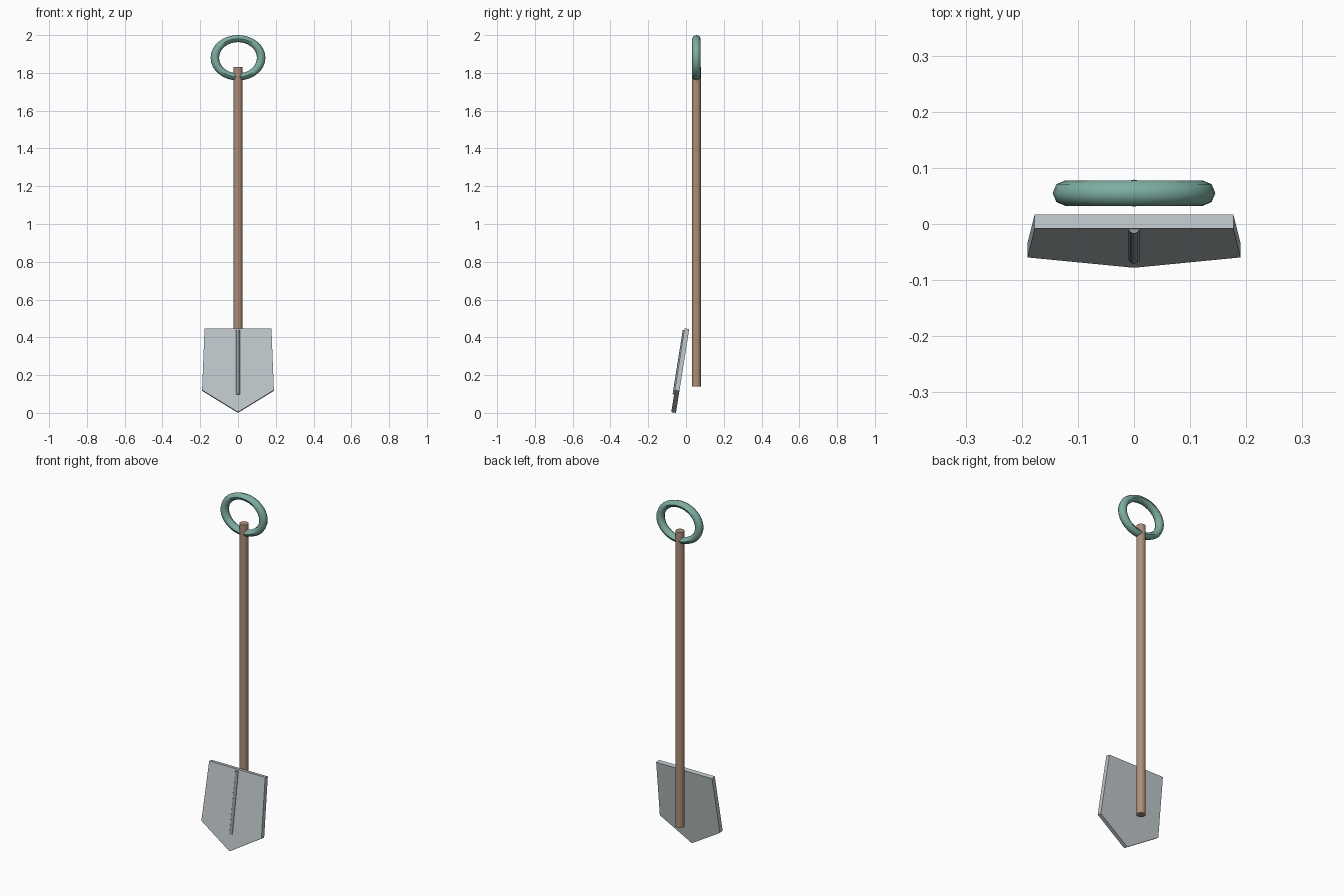
import bpy, bmesh, math
from mathutils import Vector, Matrix

if "Cube" in bpy.data.objects:
    bpy.data.objects.remove(bpy.data.objects["Cube"])


def finish(ob, name, color, smooth=True):
    ob.name = name
    mat = bpy.data.materials.new(name + "_material")
    mat.diffuse_color = (*color, 1)
    mat.use_nodes = True
    mat.node_tree.nodes["Principled BSDF"].inputs["Base Color"].default_value = mat.diffuse_color
    ob.data.materials.append(mat)
    if smooth:
        bpy.ops.object.select_all(action='DESELECT')
        ob.select_set(True)
        bpy.context.view_layer.objects.active = ob
        bpy.ops.object.transform_apply(location=False, rotation=True, scale=True)
        bpy.ops.object.shade_smooth_by_angle(angle=math.radians(50))
    return ob


def rod(name, start, end, radius, sides, color):
    a, b = Vector(start), Vector(end)
    bpy.ops.mesh.primitive_cylinder_add(
        vertices=sides, radius=radius, depth=(b - a).length, location=(a + b) / 2,
        rotation=(b - a).to_track_quat('Z', 'Y').to_euler())
    return finish(bpy.context.object, name, color)


SHAFT_Y = 0.055
TILT = math.radians(9)
THICK = 0.025
TIP = Vector((0, -0.078, 0.004))
tilt = Matrix.Translation(TIP) @ Matrix.Rotation(-TILT, 4, 'X')

# wooden shaft
rod("shaft", (0, SHAFT_Y, 0.14), (0, SHAFT_Y, 1.83), 0.024, 16, (0.42, 0.27, 0.18))

# oval ring grip
bpy.ops.mesh.primitive_torus_add(
    major_radius=0.1225, minor_radius=0.0225, major_segments=32, minor_segments=8,
    location=(0, SHAFT_Y, 1.88), rotation=(math.pi / 2, 0, 0))
grip = bpy.context.object
grip.scale = (1, 0.828, 1)
finish(grip, "ring_grip", (0.2, 0.42, 0.36))

# pointed blade: flat outline extruded backwards, then tilted about its tip
outline = [(0, 0), (0.19, 0.118), (0.177, 0.449), (-0.177, 0.449), (-0.19, 0.118)]
bm = bmesh.new()
face = bm.faces.new([bm.verts.new((x, 0, z)) for x, z in outline])
ext = bmesh.ops.extrude_face_region(bm, geom=[face])
bmesh.ops.translate(bm, vec=(0, THICK, 0),
                    verts=[v for v in ext["geom"] if isinstance(v, bmesh.types.BMVert)])
bmesh.ops.recalc_face_normals(bm, faces=bm.faces)
bm.transform(tilt)
mesh = bpy.data.meshes.new("blade")
bm.to_mesh(mesh)
bm.free()
blade = bpy.data.objects.new("blade", mesh)
bpy.context.collection.objects.link(blade)
finish(blade, "blade", (0.52, 0.57, 0.59), smooth=False)

# stiffening rib half sunk into the blade front
rod("blade_rib", tilt @ Vector((0, 0.002, 0.095)), tilt @ Vector((0, 0.002, 0.44)),
    0.01, 10, (0.27, 0.31, 0.34))
